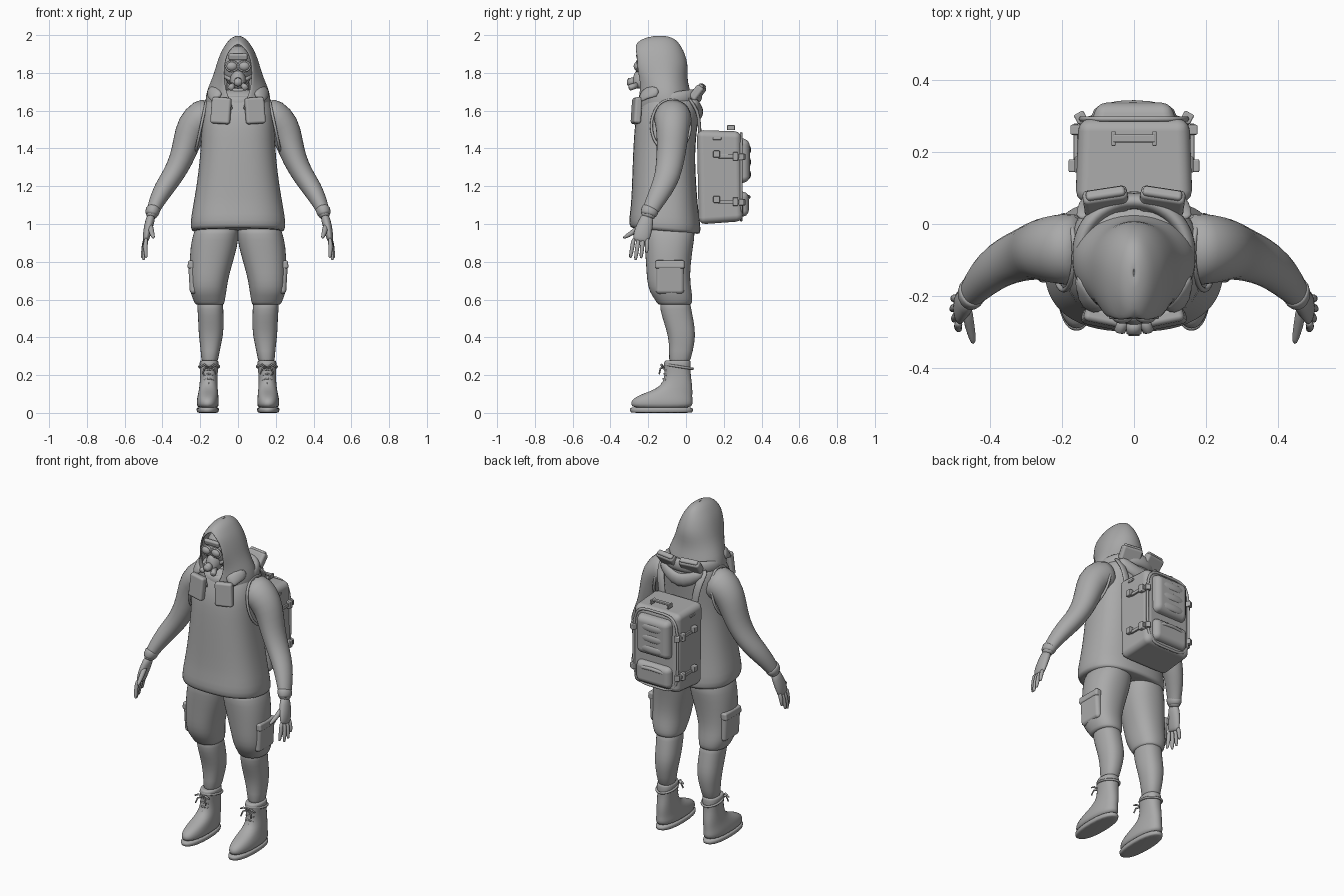
import bpy, bmesh, math
from mathutils import Vector, Matrix

grey = bpy.data.materials.new("plain_grey")
grey.diffuse_color = (0.4, 0.4, 0.4, 1)


def finish(name, bm, mirror=False, subsurf=0, bevel=0, solid=0):
    bmesh.ops.remove_doubles(bm, verts=bm.verts, dist=1e-5)
    bmesh.ops.recalc_face_normals(bm, faces=bm.faces)
    me = bpy.data.meshes.new(name)
    bm.to_mesh(me)
    bm.free()
    me.materials.append(grey)
    for p in me.polygons:
        p.use_smooth = True
    ob = bpy.data.objects.new(name, me)
    bpy.context.collection.objects.link(ob)
    if mirror:
        ob.modifiers.new("mirror", 'MIRROR').use_mirror_merge = False
    if solid:
        m = ob.modifiers.new("thickness", 'SOLIDIFY')
        m.thickness, m.offset = solid, -1
    if bevel:
        m = ob.modifiers.new("bevel", 'BEVEL')
        m.width, m.segments, m.harden_normals = bevel, 3, True
    if subsurf:
        m = ob.modifiers.new("smooth", 'SUBSURF')
        m.levels = m.render_levels = subsurf
    return ob


def skin(name, rings, closed=True, caps=True, **kw):
    """Join rows of points into a surface."""
    bm = bmesh.new()
    rows = [[bm.verts.new(p) for p in r] for r in rings]
    n = len(rows[0])
    for a, b in zip(rows, rows[1:]):
        for i in range(n if closed else n - 1):
            j = (i + 1) % n
            bm.faces.new((a[i], a[j], b[j], b[i]))
    if caps:
        bm.faces.new(rows[0])
        bm.faces.new(rows[-1])
    return finish(name, bm, **kw)


def spow(v, e):
    return math.copysign(abs(v) ** e, v)


def stack(name, rings, n=20, power=2.3, **kw):
    """Level rings: z, cx, half width, cy, front depth, back depth, tilt."""
    out = []
    for z, cx, rx, cy, f, b, *tilt in rings:
        row = []
        for i in range(n):
            a = math.tau * i / n
            c, s = spow(math.cos(a), 2 / power), spow(math.sin(a), 2 / power)
            y = s * (b if s > 0 else f)
            row.append((cx + rx * c, cy + y, z + y * (tilt[0] if tilt else 0)))
        out.append(row)
    return skin(name, out, **kw)


def tube(name, pts, n=10, side=(0, 1, 0), cyclic=False, **kw):
    """Sweep along points: x, y, z, radius across, radius along side."""
    P = [Vector(p[:3]) for p in pts]
    out = []
    for i, p in enumerate(pts):
        if cyclic:
            t = P[(i + 1) % len(P)] - P[i - 1]
        else:
            t = P[min(i + 1, len(P) - 1)] - P[max(i - 1, 0)]
        t.normalize()
        v = Vector(side)
        v = (v - t * v.dot(t)).normalized()
        u = v.cross(t)
        ru, rv = p[3], p[-1]
        out.append([P[i] + u * ru * math.cos(math.tau * k / n) + v * rv * math.sin(math.tau * k / n)
                    for k in range(n)])
    if cyclic:
        out.append(out[0])
    return skin(name, out, caps=not cyclic, **kw)


def box(name, c, size, rot=(0, 0, 0), bevel=0.008, taper=1, **kw):
    bm = bmesh.new()
    bmesh.ops.create_cube(bm, size=1)
    for v in bm.verts:
        k = taper if v.co.y > 0 else 1
        v.co = Vector((v.co.x * size[0] * k, v.co.y * size[1], v.co.z * size[2] * k))
    R = Matrix.Rotation(rot[2], 4, 'Z') @ Matrix.Rotation(rot[1], 4, 'Y') @ Matrix.Rotation(rot[0], 4, 'X')
    bm.transform(Matrix.Translation(c) @ R)
    return finish(name, bm, bevel=bevel, **kw)


def ball(name, c, r, **kw):
    bm = bmesh.new()
    bmesh.ops.create_uvsphere(bm, u_segments=20, v_segments=12, radius=1)
    bm.transform(Matrix.Translation(c) @ Matrix.Diagonal((*r, 1)))
    return finish(name, bm, **kw)


# Sleeveless vest with a tilted hem
stack("vest", [
    (.965, 0, .225, -.11, .165, .165, -.09), (.96, 0, .248, -.11, .185, .185, -.09),
    (1.0, 0, .255, -.11, .195, .19, -.09), (1.08, 0, .242, -.11, .182, .175, -.05),
    (1.2, 0, .22, -.11, .177, .165), (1.35, 0, .202, -.11, .172, .157),
    (1.45, 0, .196, -.105, .172, .158), (1.55, 0, .195, -.10, .17, .165),
    (1.62, 0, .185, -.09, .155, .165), (1.675, 0, .16, -.08, .145, .14),
    (1.72, 0, .09, -.08, .10, .08)], n=28, power=2.5, subsurf=1)
tube("armhole_trim", [(.195 - .03 * math.sin(a), -.08 + .105 * math.cos(a), 1.52 + .14 * math.sin(a), .009)
                      for a in [math.tau * i / 20 for i in range(20)]],
     n=6, side=(1, 0, 0), cyclic=True, mirror=True, subsurf=1)

# Arms, cuffs and hands
tube("arm", [(.13, -.07, 1.575, .10, .10), (.19, -.07, 1.565, .105, .105), (.245, -.07, 1.515, .09, .092),
             (.272, -.073, 1.43, .075, .083), (.30, -.083, 1.34, .065, .077), (.345, -.097, 1.255, .058, .07),
             (.395, -.128, 1.185, .054, .062), (.435, -.17, 1.11, .042, .05), (.458, -.20, 1.05, .031, .04),
             (.46, -.205, 1.03, .028, .036)], n=14, mirror=True, subsurf=1)
tube("cuff", [(.447, -.185, 1.085, .036, .045), (.448, -.188, 1.08, .042, .051), (.458, -.20, 1.05, .038, .047),
              (.459, -.201, 1.045, .03, .04)], mirror=True, subsurf=1)
tube("palm", [(.457, -.203, 1.05, .024, .034), (.468, -.212, 1.01, .026, .042), (.48, -.228, .96, .024, .05),
              (.487, -.238, .92, .018, .046), (.489, -.241, .905, .012, .038)], mirror=True, subsurf=1)
for label, y0, tip in (("index", -.275, (.486, -.295, .82)), ("middle", -.25, (.5, -.268, .808)),
                       ("ring", -.227, (.506, -.238, .818)), ("little", -.205, (.503, -.208, .848))):
    a, b = Vector((.486, y0, .93)), Vector(tip)
    m = a.lerp(b, .5) + Vector((.005, 0, 0))
    tube(label + "_finger", [(*a, .013), (*m, .0125), (*b.lerp(m, .15), .010), (*b, .005)],
         n=8, mirror=True, subsurf=1)
tube("thumb", [(.465, -.225, 1.0, .016), (.46, -.27, .965, .016), (.452, -.305, .94, .013), (.446, -.335, .925, .007)],
     n=8, side=(1, 0, 0), mirror=True, subsurf=1)

# Baggy shorts, cargo pockets, lower legs
stack("shorts_leg", [
    (1.0, .11, .11, -.09, .13, .13), (.95, .116, .122, -.09, .135, .14), (.88, .128, .126, -.09, .13, .128),
    (.78, .145, .113, -.09, .122, .115), (.70, .155, .102, -.09, .118, .112), (.64, .158, .097, -.08, .115, .112),
    (.60, .153, .085, -.065, .10, .10), (.57, .15, .077, -.06, .09, .09), (.575, .15, .06, -.06, .07, .07)],
    mirror=True, subsurf=1)
box("cargo_pocket", (.237, -.085, .715), (.045, .15, .17), rot=(0, .06, 0), bevel=.02, mirror=True)
box("cargo_flap", (.246, -.085, .785), (.04, .155, .045), rot=(0, -.1, 0), bevel=.012, mirror=True)
stack("lower_leg", [
    (.62, .15, .07, -.06, .08, .08), (.55, .146, .069, -.055, .085, .083), (.48, .143, .068, -.04, .078, .083),
    (.41, .143, .066, -.025, .07, .077), (.33, .147, .05, -.022, .066, .06), (.24, .152, .042, -.035, .06, .05)],
    mirror=True, subsurf=1)

# Boots with a sole, rolled top and laces
stack("boot", [
    (.02, .16, .055, -.12, .17, .15), (.05, .16, .06, -.12, .175, .158), (.075, .16, .058, -.12, .165, .155),
    (.10, .158, .054, -.10, .135, .135), (.125, .157, .05, -.07, .09, .105), (.16, .156, .047, -.045, .075, .077),
    (.21, .154, .046, -.038, .075, .062), (.255, .153, .052, -.038, .08, .065), (.28, .153, .05, -.038, .078, .062),
    (.275, .153, .038, -.035, .06, .05)], mirror=True, subsurf=1)
stack("sole", [(0, .16, .054, -.125, .165, .155), (.002, .16, .058, -.125, .172, .163), (.025, .16, .061, -.125, .176, .165),
               (.03, .16, .054, -.125, .17, .158)], mirror=True, subsurf=1)
tube("boot_strap", [(.153 + .053 * math.cos(a), -.038 + .075 * math.sin(a), .245 - .012 * math.sin(a), .008)
                    for a in [math.tau * i / 16 for i in range(16)]],
     n=6, side=(0, 0, 1), cyclic=True, mirror=True, subsurf=1)
for i in range(4):
    z, y = .15 + i * .025, (-.125, -.118, -.114, -.114)[i]
    tube("lace_%d" % i, [(.128, y + .012, z, .005), (.155, y - .002, z + .006, .005), (.182, y + .012, z, .005)],
         n=6, mirror=True)
for s in (-1, 1):
    tube("lace_end", [(.153, -.115, .24, .004), (.153 + s * .025, -.135, .235, .005), (.153 + s * .035, -.142, .205, .004)],
         n=6, side=(1, .3, 0), mirror=True)
    tube("lace_loop", [(.153, -.115, .24, .004), (.153 + s * .025, -.13, .255, .006), (.153 + s * .05, -.125, .24, .004)],
         n=6, mirror=True)

# Hood: rows open at the front, closing above the brow
rows = []
for z, rx, cy, f, b, gap in (
        (1.60, .17, -.09, .17, .13, 6), (1.65, .176, -.095, .168, .13, 14), (1.70, .168, -.10, .16, .125, 22),
        (1.75, .147, -.11, .158, .12, 30), (1.80, .127, -.12, .175, .128, 38), (1.85, .113, -.125, .185, .135, 42),
        (1.90, .095, -.13, .18, .125, 42), (1.935, .078, -.135, .16, .113, 30), (1.965, .057, -.14, .12, .098, 0),
        (1.988, .034, -.14, .075, .07, 0), (2.0, .002, -.135, .004, .004, 0)):
    row = []
    for i in range(25):
        a = math.radians(gap + (360 - 2 * gap) * i / 24)
        c = math.cos(a)
        row.append((rx * math.sin(a), cy - c * (f if c > 0 else b), z))
    rows.append(row)
skin("hood", rows, closed=False, caps=False, solid=.012, subsurf=1)

# Draped collar roll and chest flaps
tube("collar_roll", [(.15 * math.cos(a), -.075 + .14 * math.sin(a), 1.66 + .02 * math.sin(a), .024, .04)
                     for a in [math.tau * i / 24 for i in range(24)]],
     n=10, side=(0, 0, 1), cyclic=True, subsurf=1)
box("chest_flap", (.09, -.262, 1.60), (.105, .04, .14), rot=(-.08, -.06, .2), bevel=.014, mirror=True)
tube("flap_band", [(.10, -.245, 1.66, .04, .015), (.135, -.21, 1.70, .04, .015), (.158, -.14, 1.70, .03, .015)],
     mirror=True, subsurf=1)
box("neck_pouch", (.078, .062, 1.695), (.125, .045, .085), rot=(-.65, 0, -.15), bevel=.014, mirror=True)
box("neck_pouch_lid", (.078, .076, 1.718), (.11, .03, .05), rot=(-.65, 0, -.15), bevel=.01, mirror=True)
tube("back_drape", [(-.14, .03, 1.66, .03, .03), (-.07, .062, 1.605, .025, .04), (0, .07, 1.585, .025, .045),
                    (.07, .062, 1.605, .025, .04), (.14, .03, 1.66, .03, .03)], side=(0, 0, 1), subsurf=1)

# Masked face
stack("neck", [(1.60, 0, .06, -.10, .07, .07), (1.75, 0, .06, -.12, .07, .07)], n=14)
ball("head", (0, -.155, 1.83), (.08, .105, .115))
box("brow_plate", (0, -.25, 1.885), (.10, .025, .035), rot=(.25, 0, 0), bevel=.01)
ball("goggle_lens", (.033, -.255, 1.835), (.03, .022, .025), mirror=True)
tube("goggle_rim", [(.033 + .031 * math.cos(a), -.259, 1.835 + .026 * math.sin(a), .006)
                    for a in [math.tau * i / 16 for i in range(16)]],
     n=6, cyclic=True, mirror=True)
stack("mask", [(1.715, 0, .025, -.235, .045, .05), (1.73, 0, .038, -.23, .06, .06), (1.765, 0, .048, -.22, .065, .06),
               (1.80, 0, .035, -.215, .06, .05), (1.815, 0, .018, -.21, .055, .03)], n=14, subsurf=1)
tube("mask_valve", [(0, -.27, 1.755, .022), (0, -.305, 1.75, .022), (0, -.306, 1.75, .017), (0, -.312, 1.75, .015)],
     n=14, side=(1, 0, 0))
tube("mask_filter", [(.025, -.26, 1.735, .016), (.04, -.298, 1.722, .016), (.041, -.302, 1.721, .01)],
     n=12, side=(1, 0, 0), mirror=True)
tube("mask_strap", [(.04, -.235, 1.765, .006, .012), (.07, -.19, 1.78, .006, .012), (.083, -.14, 1.79, .005, .012)],
     n=6, side=(0, 0, 1), mirror=True)

# Backpack body, front pockets and handle
box("backpack_body", (0, .18, 1.25), (.325, .235, .50), rot=(.02, 0, 0), bevel=.035, taper=.95)
tube("backpack_piping", [(.148 * spow(math.cos(a), .45), .292, 1.25 + .23 * spow(math.sin(a), .45), .008)
                         for a in [math.tau * (i + .5) / 32 for i in range(32)]], n=6, cyclic=True)
box("upper_pocket", (0, .30, 1.335), (.24, .075, .25), bevel=.03, taper=.88)
for i in range(3):
    z = 1.26 + i * .065
    tube("pocket_fold_%d" % i, [(-.105, .315, z + .008, .012, .02), (-.05, .334, z, .013, .026), (.05, .332, z + .006, .013, .026),
                                (.105, .315, z - .004, .012, .02)], side=(0, 0, 1), subsurf=1)
box("lower_pocket", (0, .295, 1.105), (.25, .075, .14), bevel=.03, taper=.9)
tube("lower_pocket_lip", [(-.115, .31, 1.12, .011), (-.06, .332, 1.145, .012), (.06, .332, 1.145, .012), (.115, .31, 1.12, .011)],
     n=8, side=(0, 0, 1), subsurf=1)
box("handle_bar", (0, .238, 1.518), (.12, .022, .012), bevel=.004)
box("handle_end", (.057, .238, 1.51), (.012, .042, .026), bevel=.004, mirror=True)

# Side buckles and compression straps
for z in (1.37, 1.13):
    box("side_buckle", (.168, .162, z), (.028, .036, .036), bevel=.005, mirror=True)
    box("side_strap", (.162, .225, z - .012), (.012, .11, .02), bevel=.003, mirror=True)
    box("strap_clip", (.162, .262, z - .012), (.03, .028, .045), bevel=.005, mirror=True)
    box("rear_clip", (.148, .296, z - .015), (.03, .03, .034), rot=(0, 0, -.5), bevel=.005, mirror=True)
box("top_tab", (.155, .165, 1.452), (.02, .045, .014), bevel=.004, mirror=True)

# Shoulder straps joining pack and vest
tube("shoulder_strap", [(.10, .075, 1.42, .01, .025), (.115, .072, 1.52, .01, .025), (.13, .065, 1.60, .01, .025),
                        (.145, .01, 1.672, .01, .025)], n=8, side=(1, 0, 0), mirror=True, subsurf=1)
